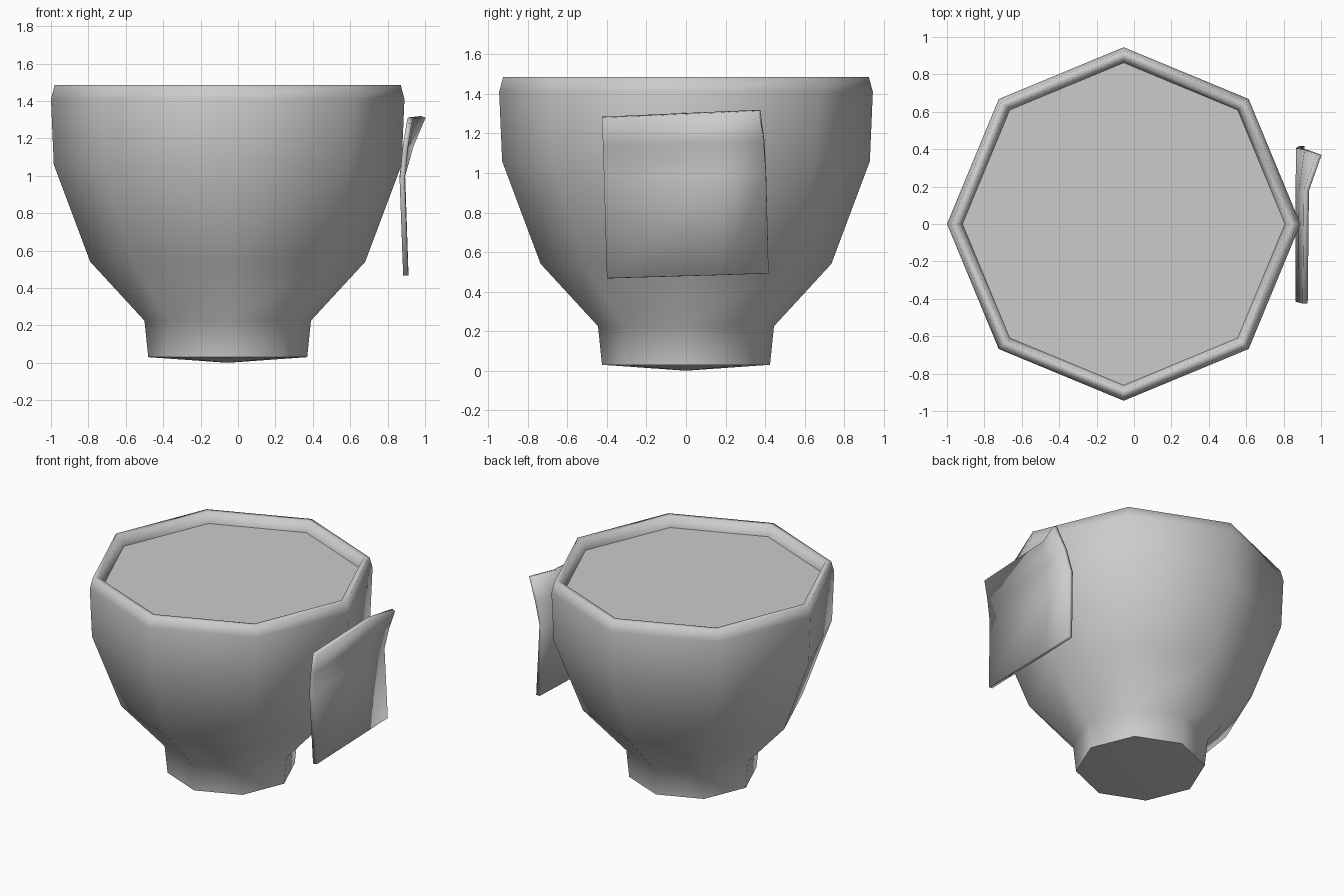
import bpy, bmesh
from math import cos, sin, pi, radians

if "Cube" in bpy.data.objects:
    bpy.data.objects.remove(bpy.data.objects["Cube"])

CX, SIDES = -0.055, 8


def finish(name, bm, angle):
    bmesh.ops.recalc_face_normals(bm, faces=bm.faces)
    mesh = bpy.data.meshes.new(name)
    bm.to_mesh(mesh)
    bm.free()
    ob = bpy.data.objects.new(name, mesh)
    bpy.context.collection.objects.link(ob)
    bpy.ops.object.select_all(action='DESELECT')
    ob.select_set(True)
    bpy.context.view_layer.objects.active = ob
    bpy.ops.object.shade_smooth_by_angle(angle=radians(angle))
    return ob


def ring(bm, r, z):
    return [bm.verts.new((CX + r * cos(2 * pi * i / SIDES),
                          r * sin(2 * pi * i / SIDES), z)) for i in range(SIDES)]


def fan(bm, loop, z):
    tip = bm.verts.new((CX, 0, z))
    for i in range(SIDES):
        bm.faces.new((loop[i], loop[(i + 1) % SIDES], tip))


# Cup: outer wall, rim and inner wall from one lathe profile (radius, height)
profile = [(0.425, 0.03), (0.445, 0.225), (0.735, 0.54), (0.93, 1.06),
           (0.945, 1.41), (0.925, 1.485), (0.885, 1.485), (0.86, 1.40),
           (0.85, 1.08), (0.66, 0.58), (0.37, 0.25)]
bm = bmesh.new()
loops = [ring(bm, r, z) for r, z in profile]
for a, b in zip(loops, loops[1:]):
    for i in range(SIDES):
        j = (i + 1) % SIDES
        bm.faces.new((a[i], a[j], b[j], b[i]))
fan(bm, loops[0], 0.0)
fan(bm, loops[-1], 0.22)
finish("cup", bm, 78)

# Filling: flat surface just under the rim
bm = bmesh.new()
bm.faces.new(ring(bm, 0.862, 1.41))
filling = finish("filling", bm, 30)
if filling.data.polygons[0].normal.z < 0:
    filling.data.flip_normals()

# Side panel: rows of (x, y, z) at front edge, bend line and back edge
rows = [
    [(0.897, -0.400, 0.467), (0.897, 0.18, 0.484), (0.897, 0.418, 0.492)],
    [(0.878, -0.415, 0.980), (0.878, 0.18, 0.995), (0.880, 0.405, 1.000)],
    [(0.893, -0.420, 1.140), (0.895, 0.18, 1.155), (0.925, 0.395, 1.160)],
    [(0.915, -0.425, 1.282), (0.922, 0.18, 1.308), (0.990, 0.372, 1.315)],
]
bm = bmesh.new()
grid = [[bm.verts.new(p) for p in row] for row in rows]
for lo, hi in zip(grid, grid[1:]):
    for i in range(2):
        bm.faces.new((lo[i], lo[i + 1], hi[i + 1], hi[i]))
panel = finish("side_panel", bm, 40)
solid = panel.modifiers.new("thickness", 'SOLIDIFY')
solid.thickness = 0.028
solid.offset = 0
# Thickness goes before the smoothing modifier, if there is one
panel.modifiers.move(len(panel.modifiers) - 1, 0)
